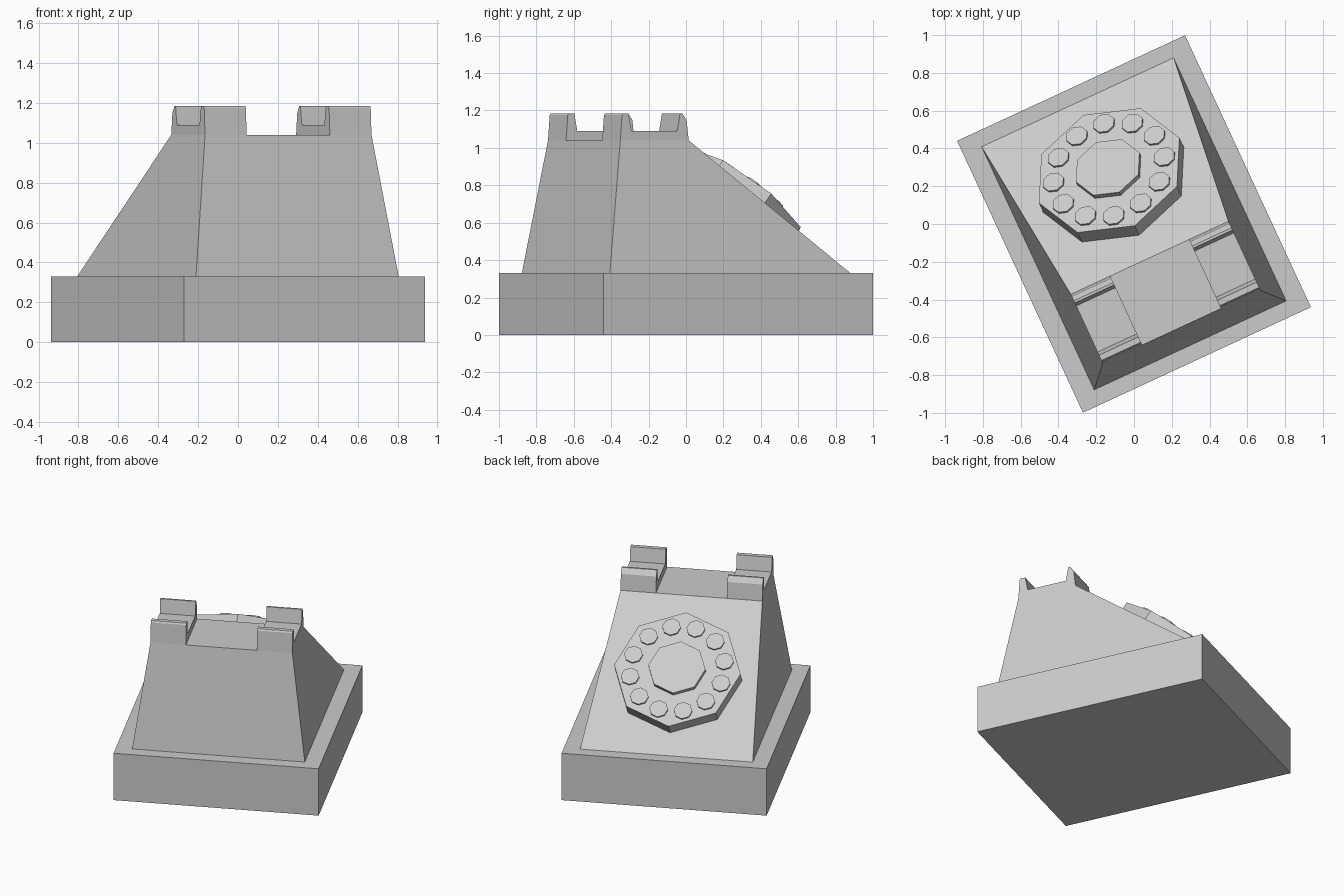
import bpy, bmesh, math
from mathutils import Matrix, Vector

if "Cube" in bpy.data.objects:
    bpy.data.objects.remove(bpy.data.objects["Cube"])

TURN = Matrix.Rotation(math.radians(24.85), 4, 'Z')   # whole phone is turned on the ground
BASE_Z, TOP_Z = 0.33, 1.04


def finish(name, bm, matrix):
    bmesh.ops.recalc_face_normals(bm, faces=bm.faces)
    me = bpy.data.meshes.new(name)
    bm.to_mesh(me)
    bm.free()
    ob = bpy.data.objects.new(name, me)
    ob.matrix_world = matrix
    bpy.context.collection.objects.link(ob)
    return ob


def frustum(name, z0, z1, low, high):
    """Block between two rectangles given as (half width, back y, front y)."""
    bm = bmesh.new()
    rings = []
    for z, (w, b, f) in ((z0, low), (z1, high)):
        rings.append([bm.verts.new(p) for p in
                      ((-w, b, z), (w, b, z), (w, f, z), (-w, f, z))])
    lo, hi = rings
    bm.faces.new(lo)
    bm.faces.new(hi)
    for i in range(4):
        j = (i + 1) % 4
        bm.faces.new((lo[i], lo[j], hi[j], hi[i]))
    return finish(name, bm, TURN)


def prism(name, profile, x0, x1):
    """Side profile (y, z) extruded along x."""
    bm = bmesh.new()
    face = bm.faces.new([bm.verts.new((x0, y, z)) for y, z in profile])
    new = bmesh.ops.extrude_face_region(bm, geom=[face])['geom']
    bmesh.ops.translate(bm, vec=(x1 - x0, 0, 0),
                        verts=[v for v in new if isinstance(v, bmesh.types.BMVert)])
    return finish(name, bm, TURN)


def disc(name, radius, z0, z1, matrix, x=0, y=0):
    """Eight-sided disc with a corner on the x axis."""
    bm = bmesh.new()
    bmesh.ops.create_circle(bm, cap_ends=True, segments=8, radius=radius)
    bmesh.ops.rotate(bm, verts=bm.verts, matrix=Matrix.Rotation(
        -math.atan2(bm.verts[:][0].co.y, bm.verts[:][0].co.x), 3, 'Z'))
    bmesh.ops.translate(bm, vec=(x, y, z0), verts=bm.verts)
    new = bmesh.ops.extrude_face_region(bm, geom=bm.faces[:] )['geom']
    bmesh.ops.translate(bm, vec=(0, 0, z1 - z0),
                        verts=[v for v in new if isinstance(v, bmesh.types.BMVert)])
    return finish(name, bm, matrix)


# Plinth and sloping body
frustum("base", 0, BASE_Z, (0.665, -0.793, 0.793), (0.665, -0.793, 0.793))
frustum("body", BASE_Z, TOP_Z, (0.56, -0.708, 0.71), (0.46, -0.60, -0.197))

# Two notched handset cradles
cradle = [(-0.60, TOP_Z), (-0.59, 1.175), (-0.583, 1.185), (-0.552, 1.185),
          (-0.534, 1.09), (-0.265, 1.09), (-0.248, 1.185), (-0.235, 1.185),
          (-0.21, 1.15), (-0.197, TOP_Z)]
for side, s in (("left", -1), ("right", 1)):
    prism("cradle_" + side, cradle, s * 0.23, s * 0.46)

# Dial stack lying on the slope; origin is the centre of the dial's top face
tilt = -math.atan2(TOP_Z - BASE_Z, 0.71 + 0.197)
slope = TURN @ Matrix.Translation((0, 0.313, 0.755)) @ Matrix.Rotation(tilt, 4, 'X')
disc("dial", 0.41, -0.092, 0, slope)
disc("dial_hub", 0.185, -0.005, 0.03, slope)
for i in range(12):
    a = math.radians(15 + 30 * i)
    disc("finger_spot_%02d" % (i + 1), 0.06, -0.005, 0.012, slope,
         0.305 * math.cos(a), 0.305 * math.sin(a))
